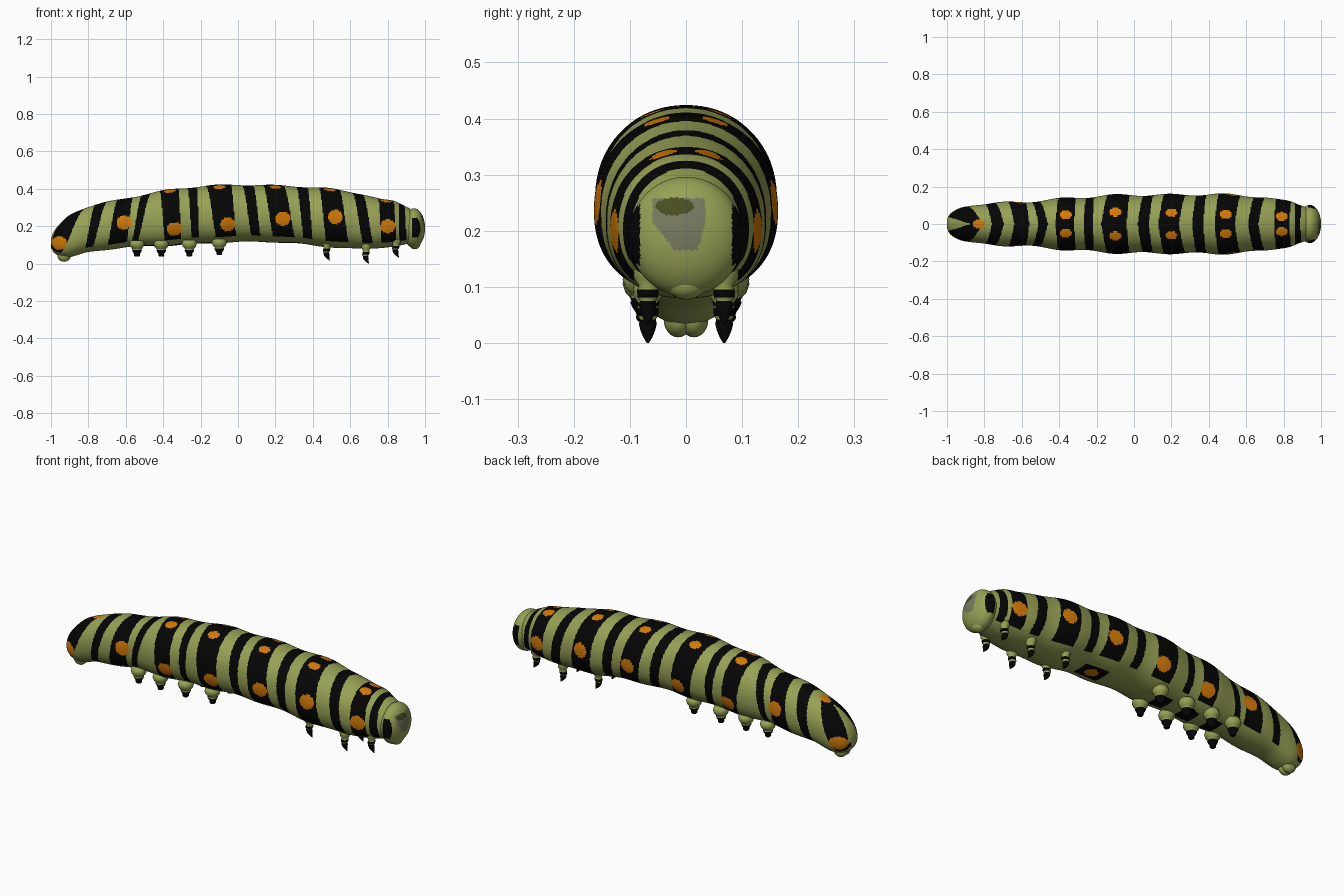
import bpy, bmesh, math
from mathutils import Matrix

if "Cube" in bpy.data.objects:
    bpy.data.objects.remove(bpy.data.objects["Cube"])


def material(name, rgb):
    m = bpy.data.materials.new(name)
    m.diffuse_color = (*rgb, 1)
    m.use_nodes = True
    m.node_tree.nodes["Principled BSDF"].inputs["Base Color"].default_value = m.diffuse_color
    return m


GREEN, BLACK, ORANGE, GREY, OLIVE = range(5)
MATS = [material("leaf green", (0.31, 0.355, 0.09)),
        material("black", (0.0015, 0.0015, 0.0015)),
        material("orange", (0.66, 0.195, 0.002)),
        material("face grey", (0.19, 0.195, 0.12)),
        material("dark olive", (0.065, 0.075, 0.015))]


def finish(bm, name, rule):
    """Turn a bmesh into a smooth object and colour its faces by a rule."""
    bmesh.ops.recalc_face_normals(bm, faces=bm.faces)
    for f in bm.faces:
        f.smooth = True
        f.material_index = rule(f.calc_center_median())
    me = bpy.data.meshes.new(name)
    bm.to_mesh(me)
    bm.free()
    for m in MATS:
        me.materials.append(m)
    ob = bpy.data.objects.new(name, me)
    bpy.context.collection.objects.link(ob)
    return ob


def skin(bm, rings):
    """Bridge rings of points and cap both ends."""
    rows = [[bm.verts.new(p) for p in r] for r in rings]
    n = len(rows[0])
    for a, b in zip(rows, rows[1:]):
        for i in range(n):
            j = (i + 1) % n
            bm.faces.new((a[i], a[j], b[j], b[i]))
    bm.faces.new(rows[0])
    bm.faces.new(rows[-1])


def ellipsoid(bm, c, r, u=24, v=14):
    m = Matrix.Translation(c) @ Matrix.Diagonal((*r, 1)) @ Matrix.Rotation(math.pi / 2, 4, 'Y')
    bmesh.ops.create_uvsphere(bm, u_segments=u, v_segments=v, radius=1, matrix=m)


# Body outline: x, top z, bottom z, half width
KEYS = [(-1.0, .135, .085, .025), (-.985, .172, .06, .052), (-.95, .215, .04, .076),
        (-.9, .26, .035, .093), (-.8, .305, .06, .11), (-.62, .345, .085, .116),
        (-.5, .37, .092, .126), (-.36, .396, .097, .137), (-.1, .42, .112, .154),
        (.2, .418, .115, .156), (.48, .402, .09, .158), (.65, .375, .078, .148),
        (.76, .345, .085, .131), (.835, .335, .092, .122), (.88, .315, .1, .104), (.92, .295, .11, .09)]


def outline(x):
    i = 0
    while i < len(KEYS) - 2 and x > KEYS[i + 1][0]:
        i += 1
    a, b = KEYS[i], KEYS[i + 1]
    p, q = KEYS[max(i - 1, 0)], KEYS[min(i + 2, len(KEYS) - 1)]
    h = b[0] - a[0]
    t = (x - a[0]) / h
    out = []
    for k in (1, 2, 3):
        m0 = (b[k] - p[k]) / (b[0] - p[0]) * h
        m1 = (q[k] - a[k]) / (q[0] - a[0]) * h
        out.append((2*t**3 - 3*t*t + 1) * a[k] + (t**3 - 2*t*t + t) * m0
                   + (3*t*t - 2*t**3) * b[k] + (t**3 - t*t) * m1)
    # soft segment bulges
    w = .006 * math.cos(2 * math.pi * (x + .1) / .29) * min(1, (x + 1) * 5, max(0, (.9 - x) * 5))
    return out[0] + w * .6, out[1] - w * .5, out[2] + w


def centre(top, bot):
    return bot + .47 * (top - bot)


# Stripes: x range on the back, x range low on the flank
BANDS = [(-1.1, -.81, -1.1, -.93), (-.76, -.695, -.81, -.765), (-.64, -.56, -.69, -.59),
         (-.51, -.46, -.56, -.525), (-.42, -.32, -.395, -.305), (-.27, -.22, -.25, -.21),
         (-.175, -.04, -.125, -.015), (.02, .08, .065, .115), (.13, .24, .18, .295),
         (.31, .37, .345, .395), (.43, .54, .465, .585), (.61, .665, .66, .715),
         (.75, .83, .765, .845), (.86, .888, .862, .9)]
SIDE_SPOTS = [(-.955, .11), (-.61, .22), (-.34, .185), (-.055, .21), (.24, .24), (.52, .25), (.80, .2)]
TOP_SPOTS = [(-.83, 0), (-.365, .048), (-.1, .064), (.2, .06), (.49, .052), (.79, .04)]
BELLY = [(.19, .33), (-.2, -.12), (-.36, -.28), (-.5, -.43)]


def body_colour(c):
    x, y, z = c.x, abs(c.y), c.z
    top, bot, hw = outline(max(-1, min(x, .92)))
    mid = centre(top, bot)
    t = math.atan2(y / hw, (z - mid) / (top - mid)) / math.pi
    if t > .3:
        for sx, sz in SIDE_SPOTS:
            if ((x - sx) / .04) ** 2 + ((z - sz) / .037) ** 2 < 1 and y > hw * .5:
                return ORANGE
    else:
        for sx, sy in TOP_SPOTS:
            if ((x - sx) / .032) ** 2 + ((y - sy) / .023) ** 2 < 1:
                return ORANGE
    # green wedge on the tail tip
    if x < -.87 and z > mid and y < .037 * (-.87 - x) / .12:
        return GREEN
    if t < .74:
        k = t / .65
        for a, b, p, q in BANDS:
            if a + (p - a) * k < x < b + (q - b) * k:
                return BLACK
    # belly patches
    elif y < .05:
        if ((x - .26) / .035) ** 2 + (y / .03) ** 2 < 1:
            return ORANGE
        if any(a < x < b for a, b in BELLY):
            return BLACK
    return GREEN


# Body
bm = bmesh.new()
rings = []
for i in range(481):
    x = -1 + i * .004
    top, bot, hw = outline(x)
    mid = centre(top, bot)
    ring = []
    for j in range(112):
        a = 2 * math.pi * j / 112
        s, c = math.sin(a), math.cos(a)
        e = .95 if c > 0 else .87
        y = hw * math.copysign(abs(s) ** e, s)
        z = mid + (top - mid) * c ** e if c > 0 else mid - (mid - bot) * abs(c) ** e
        ring.append((x, y, z))
    rings.append(ring)
skin(bm, rings)
finish(bm, "body", body_colour)


# Head with lopsided grey face patch and black cheeks
def head_colour(c):
    y, z = c.y, c.z
    if c.x > .94:
        if ((y + .02) / .034) ** 2 + ((z - .243) / .016) ** 2 < 1:
            return OLIVE
        left = -.06 if z > .215 else -.06 + (.215 - z) * .8
        if .165 < z < .258 and left < y < min(.034, .02 + (z - .165) * .3):
            return GREY
    if abs(y) > .082 and .14 < z < .245 and c.x > .93:
        return BLACK
    return GREEN


bm = bmesh.new()
ellipsoid(bm, (.94, 0, .19), (.06, .102, .106), 128, 80)
finish(bm, "head", head_colour)

# Jaw tucked under the head
bm = bmesh.new()
ellipsoid(bm, (.945, 0, .105), (.03, .035, .028))
finish(bm, "jaw", lambda c: GREEN)


def leg(name, x, y, profile, rule):
    """Round leg from (forward offset, z, radius) rows."""
    bm = bmesh.new()
    skin(bm, [[(x + d + r * math.cos(k * math.pi / 10), y + r * math.sin(k * math.pi / 10), z)
               for k in range(20)] for d, z, r in profile])
    finish(bm, name, rule)


PROLEG = [(0, .125, .034), (0, .105, .04), (0, .09, .035), (0, .08, .026), (0, .077, .023),
          (0, .072, .026), (0, .064, .023), (0, .052, .015), (0, .044, .016), (0, .038, .012)]
HOOK = [(.0, .13, .02), (.0, .098, .026), (.0, .082, .025), (0, .07, .016), (0, .062, .019),
        (-.001, .056, .019), (-.003, .048, .018), (-.004, .042, .014), (-.002, .034, .016),
        (0, .022, .013), (.006, .01, .008), (.014, 0, .002)]

for side, label in ((-1, "right"), (1, "left")):
    # Stubby belly legs
    for i, (x, dz) in enumerate([(-.54, 0), (-.41, 0), (-.26, .001), (-.10, .008)]):
        leg(f"{label}_belly_leg_{i + 1}", x, side * .073,
            [(d, z + dz, r) for d, z, r in PROLEG],
            lambda c, dz=dz: BLACK if c.z - dz < .073 else GREEN)
    # Hooked front legs
    for i, (x, dz) in enumerate([(.475, .018), (.685, 0), (.845, .033)]):
        leg(f"{label}_front_leg_{i + 1}", x, side * .068,
            [(d, z + dz, r) for d, z, r in HOOK],
            lambda c, dz=dz: BLACK if c.z - dz < .041 or .05 < c.z - dz < .06 else GREEN)
    # Tail clasper
    bm = bmesh.new()
    ellipsoid(bm, (-.93, side * .014, .043), (.036, .026, .033))
    finish(bm, f"{label}_tail_clasper", lambda c: GREEN)
